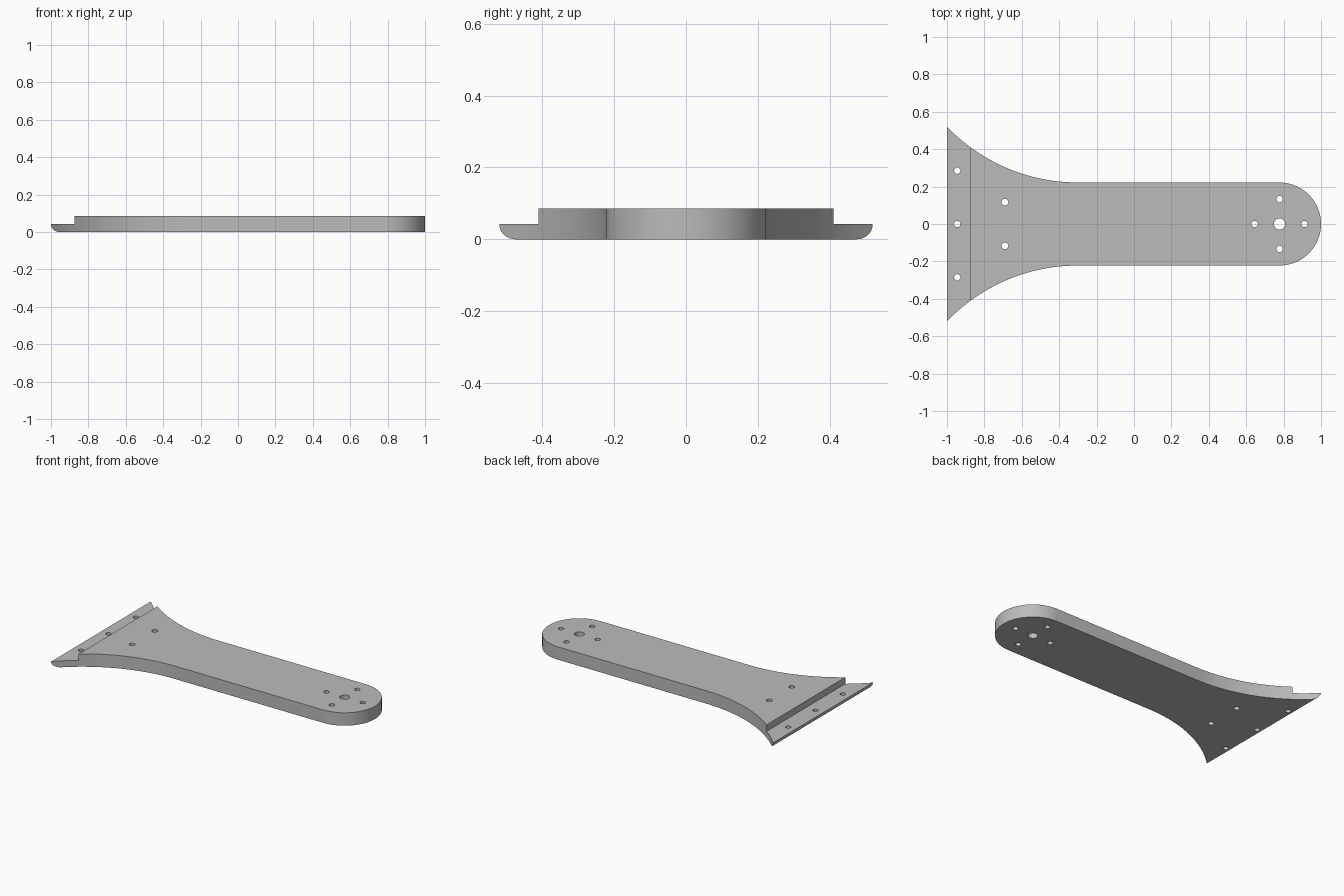
import bpy, bmesh
from math import sin, cos, pi, sqrt, asin

if "Cube" in bpy.data.objects:
    bpy.data.objects.remove(bpy.data.objects["Cube"], do_unlink=True)

HALF_W, FLARE_W, FLARE_X = 0.222, 0.52, -0.3
END_X = 1 - HALF_W
TOP, LEDGE, STEP_X = 0.085, 0.042, -0.875

grey = bpy.data.materials.new("plain grey")
grey.use_nodes = True
colour = (0.5, 0.5, 0.5, 1)
grey.diffuse_color = colour
grey.node_tree.nodes["Principled BSDF"].inputs["Base Color"].default_value = colour


def prism(name, points, offset):
    """Closed polygon swept along offset."""
    bm = bmesh.new()
    face = bm.faces.new([bm.verts.new(p) for p in points])
    swept = bmesh.ops.extrude_face_region(bm, geom=[face])["geom"]
    verts = [v for v in swept if isinstance(v, bmesh.types.BMVert)]
    bmesh.ops.translate(bm, vec=offset, verts=verts)
    bmesh.ops.recalc_face_normals(bm, faces=bm.faces)
    mesh = bpy.data.meshes.new(name)
    bm.to_mesh(mesh)
    bm.free()
    mesh.materials.append(grey)
    ob = bpy.data.objects.new(name, mesh)
    bpy.context.collection.objects.link(ob)
    return ob


def cut(target, tool, operation):
    """Apply a boolean and remove the tool."""
    tool.hide_render = True
    mod = target.modifiers.new("cut", "BOOLEAN")
    mod.object, mod.operation, mod.solver = tool, operation, "EXACT"
    bpy.context.view_layer.objects.active = target
    bpy.ops.object.modifier_apply(modifier=mod.name)
    bpy.data.objects.remove(tool, do_unlink=True)


# Plan outline: flared end, straight arm, round end
run, rise = FLARE_X + 1, FLARE_W - HALF_W
radius = (run ** 2 + rise ** 2) / (2 * rise)
sweep = asin(run / radius)
N = 24
upper = []
for i in range(N + 1):
    a = sweep * (1 - i / N)
    upper.append((FLARE_X - radius * sin(a), HALF_W + radius * (1 - cos(a))))
for i in range(N):
    a = pi / 2 * (1 - i / N)
    upper.append((END_X + HALF_W * cos(a), HALF_W * sin(a)))
outline = upper + [(1, 0)] + [(x, -y) for x, y in reversed(upper)]
arm = prism("mounting_arm", [(x, y, 0) for x, y in outline], (0, 0, TOP))

# Stepped ledge with a rounded lower edge
side = [(1.2, -0.1), (1.2, 0.2), (STEP_X, 0.2), (STEP_X, LEDGE), (-1.0, LEDGE)]
for i in range(1, 11):
    a = pi / 2 * i / 10
    side.append((-0.955 - 0.045 * cos(a), LEDGE * (1 - sin(a))))
side.append((-0.955, -0.1))
cut(arm, prism("side_profile", [(x, -1, z) for x, z in side], (0, 2, 0)), "INTERSECT")

# Through holes: ledge row, flare pair, ring round the pivot
holes = [(-0.945, y, 0.017) for y in (-0.285, 0, 0.285)]
holes += [(-0.69, y, 0.018) for y in (-0.117, 0.117)]
holes += [(END_X + 0.133 * cos(k * pi / 2), 0.133 * sin(k * pi / 2), 0.017) for k in range(4)]
holes.append((END_X, 0, 0.03))
for x, y, r in holes:
    ring = [(x + r * cos(2 * pi * k / 24), y + r * sin(2 * pi * k / 24), -0.1) for k in range(24)]
    cut(arm, prism("hole_cutter", ring, (0, 0, 0.4)), "DIFFERENCE")

# Smooth the curved walls, keep edges crisp
bpy.ops.object.select_all(action="DESELECT")
arm.select_set(True)
bpy.context.view_layer.objects.active = arm
bpy.ops.object.shade_smooth_by_angle(angle=pi / 6)
